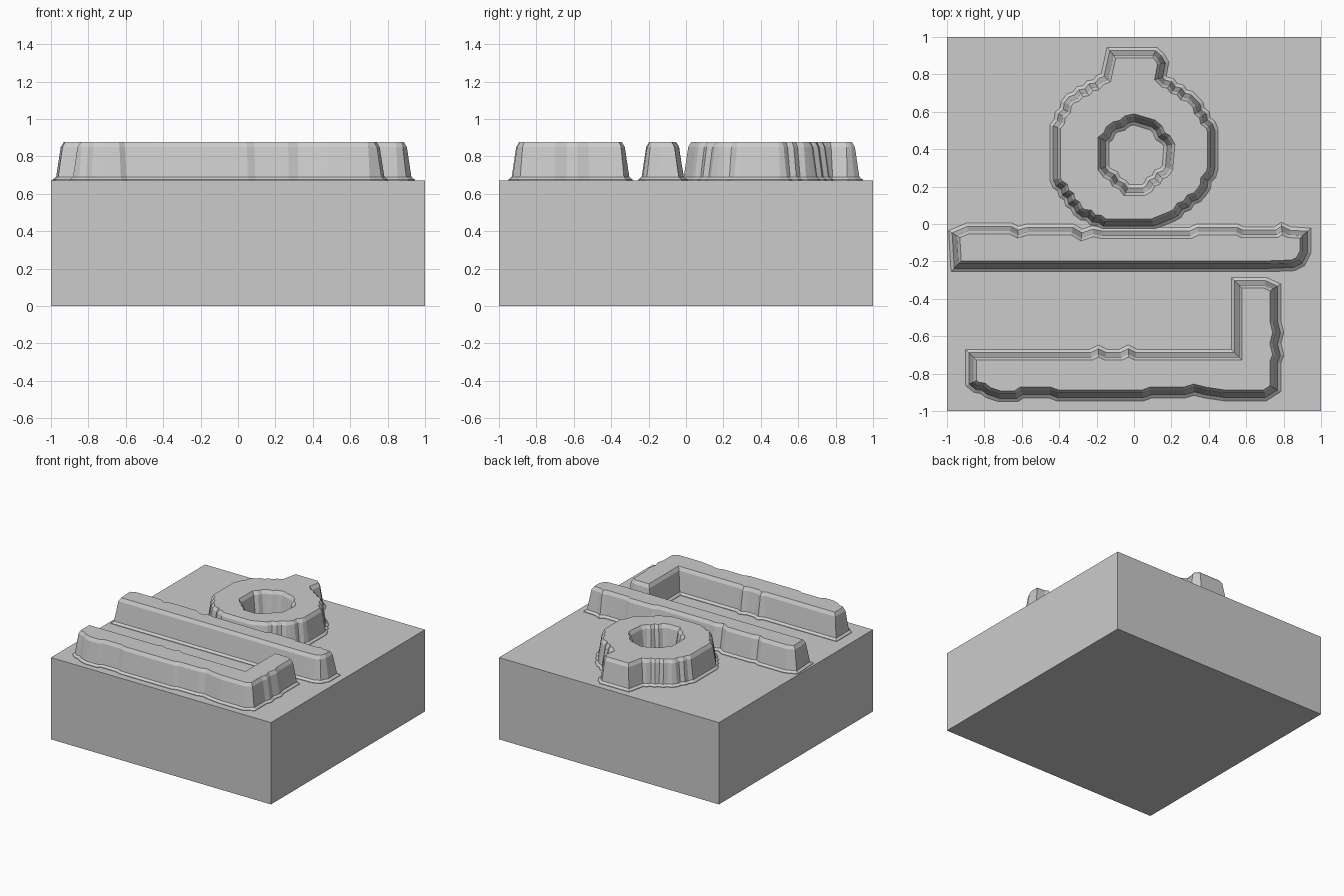
import bpy, bmesh
from mathutils import Vector

default = bpy.data.objects.get("Cube")
if default:
    bpy.data.objects.remove(default, do_unlink=True)

grey = bpy.data.materials.new("plain grey")
grey.use_nodes = True
grey.diffuse_color = (0.6, 0.6, 0.6, 1)
grey.node_tree.nodes["Principled BSDF"].inputs["Base Color"].default_value = grey.diffuse_color

BASE_TOP = 0.672
# Wall section: outward offset and height, from the flared foot to the chamfered rim
SECTION = [(0.03, BASE_TOP - 0.004), (0.03, BASE_TOP + 0.004), (0.012, 0.69),
           (-0.012, 0.85), (-0.028, 0.877)]


def add_object(name, bm):
    bmesh.ops.recalc_face_normals(bm, faces=bm.faces)
    mesh = bpy.data.meshes.new(name)
    bm.to_mesh(mesh)
    bm.free()
    mesh.materials.append(grey)
    obj = bpy.data.objects.new(name, mesh)
    bpy.context.collection.objects.link(obj)
    return obj


def flute(outline):
    """Break long slanted edges into small alternating steps."""
    result = []
    for i, p in enumerate(outline):
        a, b = Vector(p), Vector(outline[(i + 1) % len(outline)])
        edge = b - a
        result.append(a)
        if min(abs(edge.x), abs(edge.y)) > 0.04:
            count = max(2, round(edge.length / 0.032))
            normal = Vector((edge.y, -edge.x)).normalized()
            for k in range(1, count):
                result.append(a + edge * k / count + normal * (0.006 if k % 2 else -0.006))
    return result


def offset(points, distance):
    """Mitred offset of a counter-clockwise outline."""
    result = []
    for i, p in enumerate(points):
        e1 = (p - points[i - 1]).normalized()
        e2 = (points[(i + 1) % len(points)] - p).normalized()
        n1, n2 = Vector((e1.y, -e1.x)), Vector((e2.y, -e2.x))
        result.append(p + (n1 + n2) * distance / max(0.5, 1 + n1.dot(n2)))
    return result


def raised_shape(name, outer, hole=None):
    bm = bmesh.new()
    foot, rim = [], []
    for outline, sign in ((outer, 1), (hole, -1)):
        if not outline:
            continue
        points = flute(outline)
        rings = [[bm.verts.new((p.x, p.y, z)) for p in offset(points, d * sign)]
                 for d, z in SECTION]
        n = len(points)
        for low, high in zip(rings, rings[1:]):
            for i in range(n):
                j = (i + 1) % n
                bm.faces.new((low[i], low[j], high[j], high[i]))
        for ring, store in ((rings[0], foot), (rings[-1], rim)):
            store += [bm.edges.get((ring[i - 1], ring[i])) for i in range(n)]
    # Close the flat top and the underside
    for edges in (foot, rim):
        bmesh.ops.triangle_fill(bm, edges=edges, use_beauty=True, normal=(0, 0, 1))
    return add_object(name, bm)


# Square block
bm = bmesh.new()
bmesh.ops.create_cube(bm, size=1)
for v in bm.verts:
    v.co = (v.co.x * 2, v.co.y * 2, (v.co.z + 0.5) * BASE_TOP)
add_object("block", bm)

# Raised ring with a neck at the back
raised_shape("raised_ring", [
    (-.16, 0), (.1, 0), (.2, .04), (.36, .17), (.42, .3), (.42, .5),
    (.32, .66), (.14, .78), (.155, .86), (.11, .915), (-.12, .915), (-.15, .78),
    (-.34, .67), (-.42, .52), (-.42, .24), (-.3, .07)],
    hole=[(-.04, .18), (.05, .18), (.18, .3), (.19, .42), (.1, .53), (0, .56),
          (-.1, .52), (-.165, .45), (-.165, .3)])

# Long raised bar with shallow jogs along the back
raised_shape("raised_bar", [
    (-.95, -.225), (.72, -.225), (.85, -.22), (.89, -.2), (.915, -.15), (.915, -.05),
    (.83, -.045), (.79, -.025), (.76, -.045), (.58, -.045), (.55, -.03), (.34, -.03),
    (.3, -.05), (-.17, -.05), (-.22, -.04), (-.28, -.06), (-.33, -.03), (-.57, -.03),
    (-.62, -.045), (-.66, -.025), (-.89, -.025), (-.96, -.055)])

# Raised corner piece along the front and left
raised_shape("raised_corner", [
    (-.87, -.85), (-.78, -.9), (-.72, -.92), (-.63, -.92), (-.6, -.9), (-.45, -.9),
    (-.41, -.915), (.05, -.915), (.09, -.9), (.27, -.9), (.32, -.885), (.38, -.9),
    (.48, -.915), (.7, -.915), (.755, -.88), (.755, -.74), (.77, -.7), (.755, -.64),
    (.77, -.58), (.755, -.52), (.755, -.34), (.7, -.315), (.55, -.315), (.55, -.7),
    (.01, -.7), (-.03, -.68), (-.07, -.7), (-.15, -.7), (-.19, -.68), (-.23, -.7),
    (-.87, -.7)])
